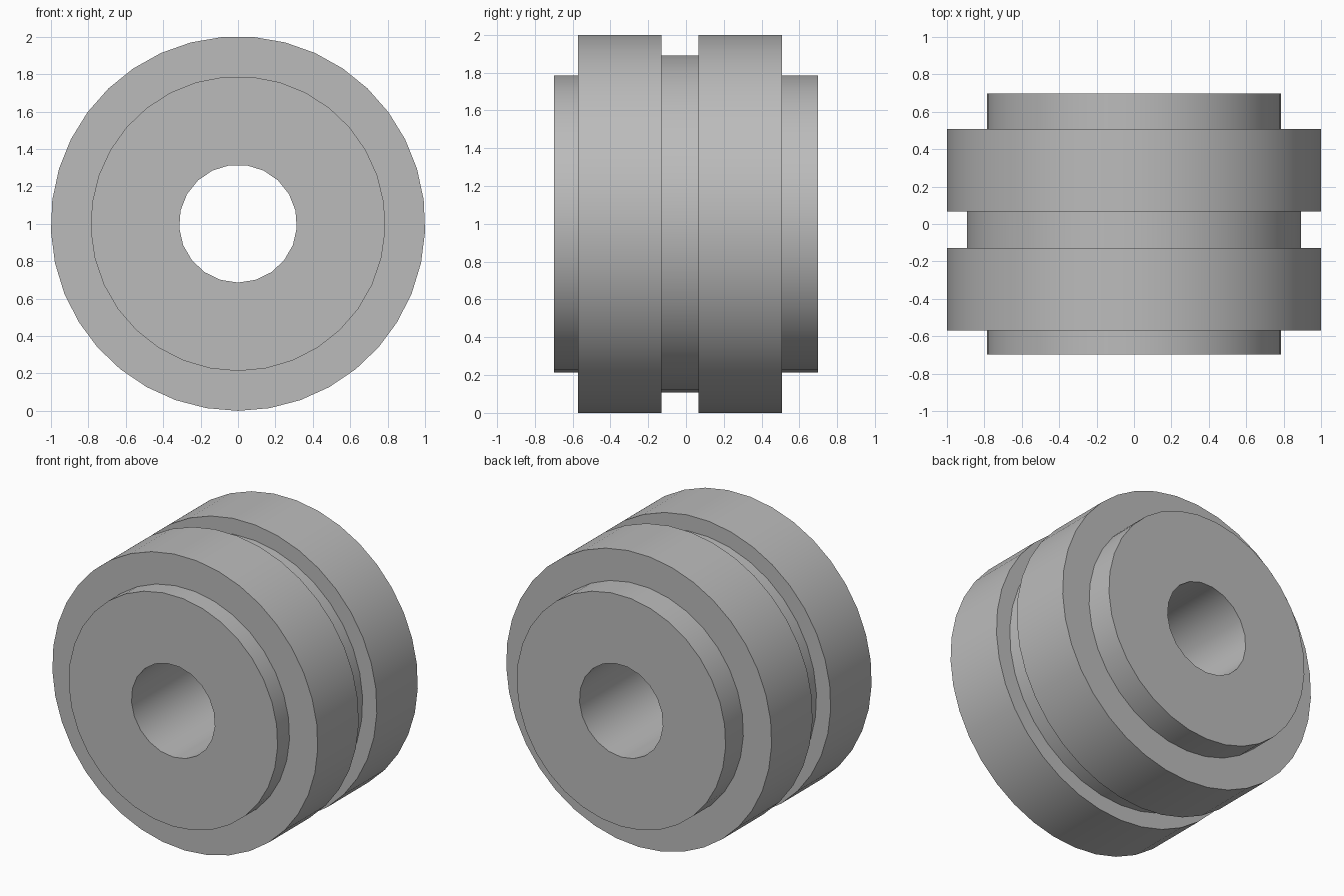
import bpy, bmesh, math

cube = bpy.data.objects.get("Cube")
if cube:
    bpy.data.objects.remove(cube)

CENTRE_Z = 1.001

# Plain grey metal
grey = bpy.data.materials.new("plain grey")
grey.use_nodes = True
colour = (0.5, 0.5, 0.5, 1)
grey.diffuse_color = colour
grey.node_tree.nodes["Principled BSDF"].inputs["Base Color"].default_value = colour

bm = bmesh.new()


def ring(radius, sides, y):
    """Closed loop of edges around the y axis, one corner straight down."""
    verts = []
    for i in range(sides):
        a = math.tau * i / sides - math.pi / 2
        verts.append(bm.verts.new((radius * math.cos(a), y, CENTRE_Z + radius * math.sin(a))))
    edges = [bm.edges.new((verts[i - 1], verts[i])) for i in range(sides)]
    return verts, edges


def wall(a, b):
    """Band of quads between two rings with equal sides."""
    for i in range(len(a[0])):
        bm.faces.new((a[0][i - 1], a[0][i], b[0][i], b[0][i - 1]))


def shoulder(a, b):
    """Flat annulus between two rings in the same plane."""
    bmesh.ops.triangle_fill(bm, edges=a[1] + b[1], use_beauty=True, normal=(0, 1, 0))


# Turned sections from front to back: radius, sides, start y, end y
hub, flange, groove, bore = (0.788, 33), (1.001, 37), (0.894, 35), (0.315, 21)
sections = [
    (hub, -0.698, -0.57),
    (flange, -0.57, -0.129),
    (groove, -0.129, 0.066),
    (flange, 0.066, 0.507),
    (hub, 0.507, 0.698),
]
bore_front, bore_back = ring(*bore, -0.698), ring(*bore, 0.698)
wall(bore_front, bore_back)
previous = bore_front
for shape, y0, y1 in sections:
    start, end = ring(*shape, y0), ring(*shape, y1)
    shoulder(previous, start)
    wall(start, end)
    previous = end
shoulder(previous, bore_back)
bmesh.ops.recalc_face_normals(bm, faces=bm.faces)

mesh = bpy.data.meshes.new("grooved_bushing")
bm.to_mesh(mesh)
bm.free()
mesh.materials.append(grey)
bushing = bpy.data.objects.new("grooved_bushing", mesh)
bpy.context.collection.objects.link(bushing)

# Smooth round walls, crisp shoulders
bpy.ops.object.select_all(action="DESELECT")
bushing.select_set(True)
bpy.context.view_layer.objects.active = bushing
bpy.ops.object.shade_smooth_by_angle(angle=math.radians(30))
